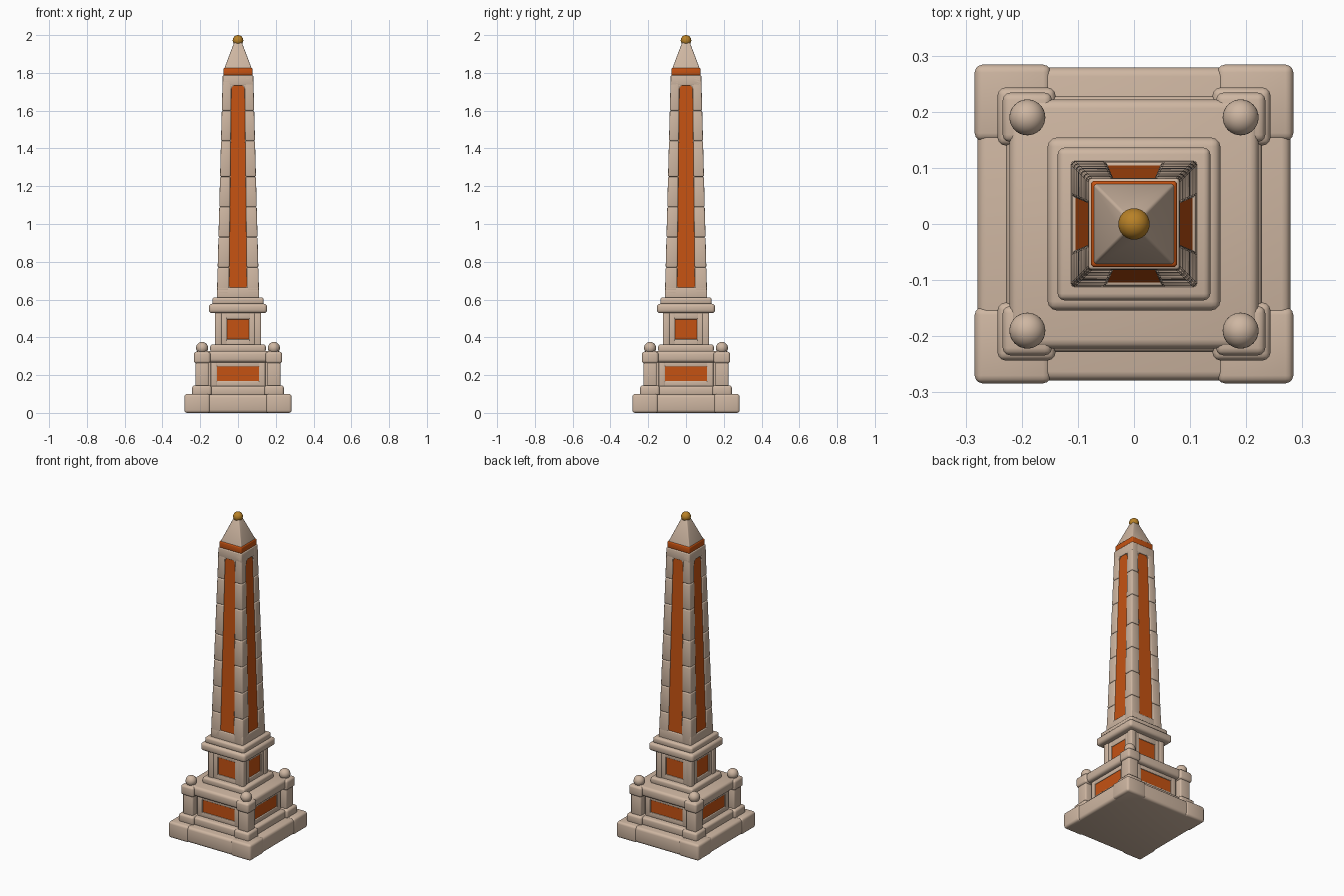
import bpy, bmesh, math
from mathutils import Matrix, Vector

if "Cube" in bpy.data.objects:
    bpy.data.objects.remove(bpy.data.objects["Cube"])


def material(name, rgb):
    m = bpy.data.materials.new(name)
    m.diffuse_color = (*rgb, 1)
    m.use_nodes = True
    m.node_tree.nodes["Principled BSDF"].inputs["Base Color"].default_value = m.diffuse_color
    return m


STONE = material("pale stone", (0.62, 0.47, 0.36))
ORANGE = material("burnt orange", (0.56, 0.085, 0.006))
GOLD = material("dark gold", (0.48, 0.22, 0.02))


def finish(name, bm, mat, four=False):
    """Turn a bmesh into an object, optionally repeated on four sides."""
    if four:
        base = bm.copy()
        tmp = bpy.data.meshes.new("tmp")
        for k in (1, 2, 3):
            c = base.copy()
            bmesh.ops.rotate(c, verts=c.verts, cent=(0, 0, 0),
                             matrix=Matrix.Rotation(k * math.pi / 2, 3, 'Z'))
            c.to_mesh(tmp)
            bm.from_mesh(tmp)
            c.free()
        base.free()
        bpy.data.meshes.remove(tmp)
    bmesh.ops.recalc_face_normals(bm, faces=bm.faces)
    me = bpy.data.meshes.new(name)
    bm.to_mesh(me)
    bm.free()
    me.materials.append(mat)
    ob = bpy.data.objects.new(name, me)
    bpy.context.collection.objects.link(ob)
    return ob


def block(bm, r0, z0, r1, z1, bevel):
    """Bevelled block between two rectangles (x0, x1, y0, y1)."""
    vs = [bm.verts.new((x, y, z)) for r, z in ((r0, z0), (r1, z1))
          for x, y in ((r[0], r[2]), (r[1], r[2]), (r[1], r[3]), (r[0], r[3]))]
    fs = [bm.faces.new([vs[i] for i in q]) for q in
          ((3, 2, 1, 0), (4, 5, 6, 7), (0, 1, 5, 4), (1, 2, 6, 5), (2, 3, 7, 6), (3, 0, 4, 7))]
    if bevel:
        edges = list({e for f in fs for e in f.edges})
        bmesh.ops.bevel(bm, geom=edges, offset=bevel, segments=3, profile=0.5,
                        affect='EDGES', clamp_overlap=True)


def sq(h):
    return (-h, h, -h, h)


def slab(name, h0, z0, h1, z1, bevel, mat=STONE):
    bm = bmesh.new()
    block(bm, sq(h0), z0, sq(h1), z1, bevel)
    return finish(name, bm, mat)


def boxes(name, items, mat=STONE):
    """Straight blocks (x0, x1, y0, y1, z0, z1, bevel) repeated on four sides."""
    bm = bmesh.new()
    for x0, x1, y0, y1, z0, z1, b in items:
        block(bm, (x0, x1, y0, y1), z0, (x0, x1, y0, y1), z1, b)
    return finish(name, bm, mat, True)


def ball(name, pos, r, mat, four=False):
    bm = bmesh.new()
    bmesh.ops.create_uvsphere(bm, u_segments=32, v_segments=18, radius=r,
                              matrix=Matrix.Translation(pos))
    return finish(name, bm, mat, four)


# Stepped base with corner stones
slab("base_plinth", 0.279, 0.0, 0.279, 0.097, 0.016)
boxes("base_corner_stones", [(0.148, 0.284, -0.284, -0.148, 0.0, 0.1, 0.014)])
slab("base_step", 0.228, 0.09, 0.228, 0.142, 0.012)

# Corner posts with ball tops
boxes("corner_posts", [
    (0.14, 0.243, -0.243, -0.14, 0.09, 0.146, 0.013),
    (0.155, 0.225, -0.225, -0.155, 0.14, 0.27, 0.008),
    (0.146, 0.234, -0.234, -0.146, 0.262, 0.324, 0.013)])
ball("post_balls", (0.19, -0.19, 0.344), 0.032, STONE, True)


def framed(name, half, px, fx, z0, z1, pz0, pz1):
    """Square body with a stone frame round a recessed orange panel on each side."""
    slab(name + "_core", half - 0.01, z0, half - 0.01, z1, 0)
    y0, y1 = -half, -half + 0.02
    boxes(name + "_frame", [
        (-fx, -px, y0, y1, z0, z1, 0.004), (px, fx, y0, y1, z0, z1, 0.004),
        (-px - 0.004, px + 0.004, y0, y1, z0, pz0, 0.004),
        (-px - 0.004, px + 0.004, y0, y1, pz1, z1, 0.004)])
    boxes(name + "_panel", [(-px, px, -half + 0.005, -half + 0.012, pz0, pz1, 0)], ORANGE)


# Lower pedestal and cornice
framed("lower_pedestal", 0.195, 0.11, 0.145, 0.14, 0.275, 0.17, 0.245)
slab("lower_cornice", 0.222, 0.268, 0.222, 0.328, 0.016)
slab("lower_cornice_top", 0.147, 0.32, 0.147, 0.362, 0.012)

# Upper pedestal and collar
framed("upper_pedestal", 0.117, 0.058, 0.092, 0.35, 0.53, 0.39, 0.495)
boxes("upper_pedestal_corners", [(0.086, 0.123, -0.123, -0.086, 0.35, 0.535, 0.007)])
slab("upper_collar", 0.154, 0.528, 0.154, 0.578, 0.016)
slab("upper_collar_top", 0.136, 0.572, 0.136, 0.612, 0.012)


# Tapered shaft
def hw(z):
    return 0.112 - (z - 0.61) / 1.175 * 0.031


def pw(z):
    return 0.047 - (z - 0.66) / 1.07 * 0.012


slab("shaft_core", hw(0.6) - 0.012, 0.6, hw(1.785) - 0.012, 1.785, 0)
slab("shaft_foot", hw(0.605), 0.605, hw(0.664), 0.664, 0.005)
slab("shaft_head", hw(1.733), 1.733, hw(1.788), 1.788, 0.005)
bm = bmesh.new()
levels = [0.605, 0.77, 0.93, 1.09, 1.25, 1.44, 1.6, 1.788]
for a, b in zip(levels, levels[1:]):
    ra, rb = [(pw(z), hw(z), -hw(z), -pw(z)) for z in (a, b)]
    block(bm, ra, a, rb, b, 0.007)
finish("shaft_corner_stones", bm, STONE, True)

# Long shaft panels with rounded ends
bm = bmesh.new()
outline = []
for sx, z, r, start in ((1, 0.662, 0.012, -90), (1, 1.735, 0.024, 0),
                        (-1, 1.735, 0.024, 90), (-1, 0.662, 0.012, 180)):
    cz = z + r if z < 1 else z - r
    for i in range(7):
        t = math.radians(start + i * 15)
        zz = cz + r * math.sin(t)
        outline.append((sx * (pw(zz) - r) + r * math.cos(t), zz))
front = [bm.verts.new((x, -hw(z) + 0.006, z)) for x, z in outline]
back = [bm.verts.new((x, -hw(z) + 0.014, z)) for x, z in outline]
bm.faces.new(front)
bm.faces.new(back[::-1])
n = len(outline)
for i in range(n):
    j = (i + 1) % n
    bm.faces.new((front[i], back[i], back[j], front[j]))
finish("shaft_panels", bm, ORANGE, True)

# Stone spandrels rounding the panel tops
bm = bmesh.new()
for sx in (-1, 1):
    r, z = 0.024, 1.737
    pts = [(sx * (pw(z) + 0.004), z)] + [
        (sx * (pw(z) - r + r * math.cos(t)), z - r + r * math.sin(t))
        for t in [math.radians(15 * i) for i in range(7)]]
    f = [bm.verts.new((x, -hw(q) + 0.001, q)) for x, q in pts]
    k = [bm.verts.new((x, -hw(q) + 0.014, q)) for x, q in pts]
    bm.faces.new(f)
    bm.faces.new(k[::-1])
    for i in range(len(pts)):
        j = (i + 1) % len(pts)
        bm.faces.new((f[i], k[i], k[j], f[j]))
finish("shaft_panel_spandrels", bm, STONE, True)

# Orange band, pyramid cap and gold ball
slab("top_band", 0.077, 1.785, 0.077, 1.826, 0.007, ORANGE)
slab("pyramid_cap", 0.073, 1.822, 0.019, 1.965, 0.005)
ball("gold_ball", (0, 0, 1.972), 0.028, GOLD)

# Smooth shading with sharp edges kept
bpy.ops.object.select_all(action='DESELECT')
for ob in bpy.context.scene.objects:
    ob.select_set(True)
    bpy.context.view_layer.objects.active = ob
bpy.ops.object.shade_smooth_by_angle(angle=math.radians(40))
